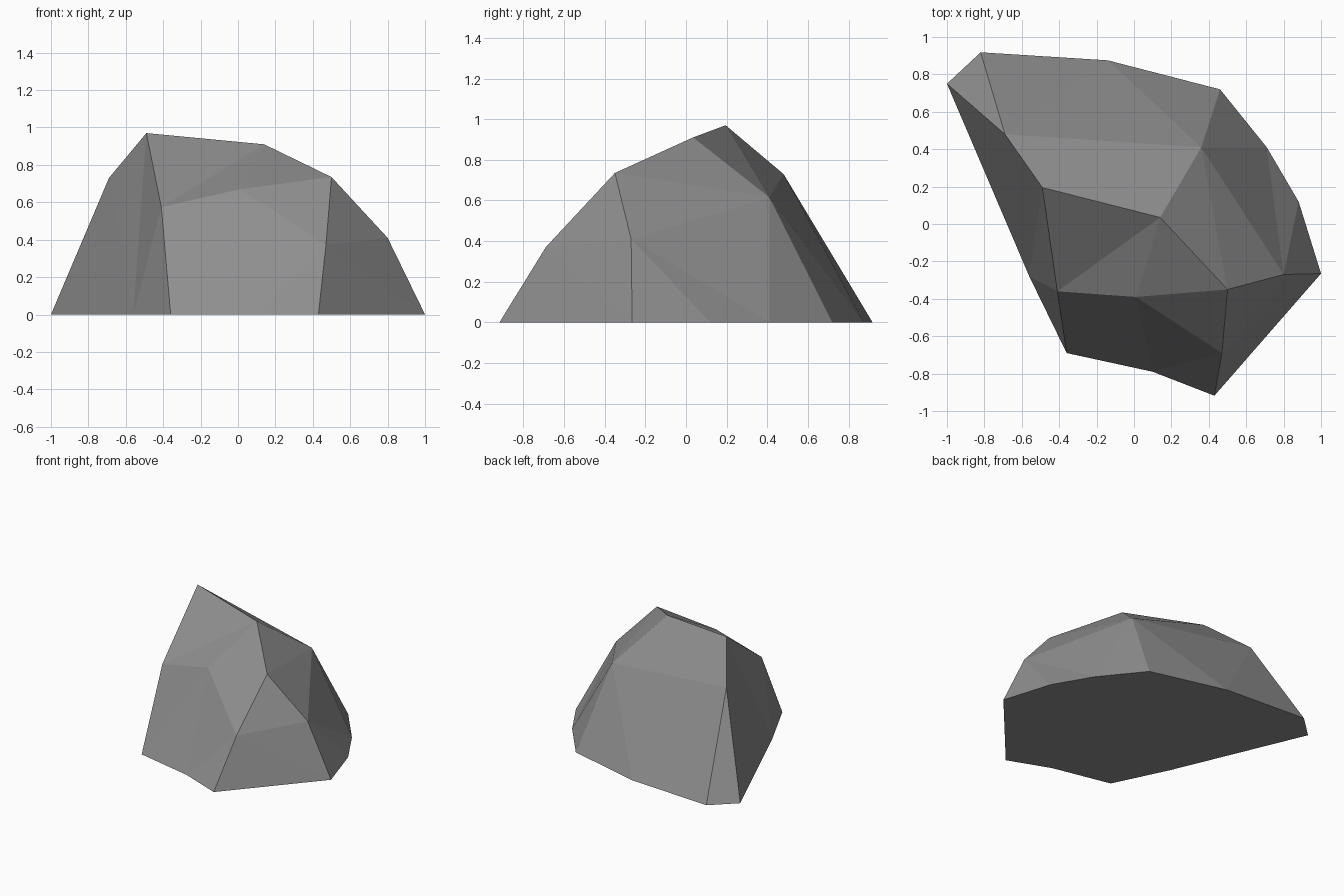
import bpy, bmesh

if "Cube" in bpy.data.objects:
    bpy.data.objects.remove(bpy.data.objects["Cube"])

# Ground outline of the boulder, clockwise from the back left (x, y)
BASE = [(-1, .75), (-.82, .918), (-.14, .875), (.46, .72), (.71, .41), (.88, .12),
        (1, -.265), (.43, -.918), (.10, -.79), (-.36, -.69), (-.56, -.28)]

# Chipped upper corners (x, y, z)
CROWN = {
    "A": (-.69, .48, .73), "B": (-.49, .195, .97), "C": (.14, .035, .91),
    "D": (.50, -.35, .735), "E": (.80, -.27, .41), "F": (.36, .41, .615),
    "G": (-.41, -.36, .575), "H": (.01, -.39, .67), "I": (.47, -.69, .37),
}

# Facets: digits are ground corners (x = tenth), letters are upper corners
FACETS = ("01A 12FA 23F 34F 45EF 56E 67IE 78I 8HI 89GH 9xG xBG x0AB "
          "ABCF CDEF DEI DIH CDH BCHG").split()

bm = bmesh.new()
v = {c: bm.verts.new((*p, 0)) for c, p in zip("0123456789x", BASE)}
v.update({c: bm.verts.new(p) for c, p in CROWN.items()})
for facet in FACETS:
    bm.faces.new([v[c] for c in facet])
bm.faces.new([v[c] for c in "0123456789x"])
# split non-flat facets cleanly and face everything outward
bmesh.ops.triangulate(bm, faces=[f for f in bm.faces if len(f.verts) == 4],
                      quad_method='SHORT_EDGE')
bmesh.ops.recalc_face_normals(bm, faces=bm.faces[:])

mesh = bpy.data.meshes.new("boulder")
bm.to_mesh(mesh)
bm.free()

# Plain grey stone
stone = bpy.data.materials.new("stone grey")
stone.diffuse_color = (.27, .27, .27, 1)
stone.use_nodes = True
stone.node_tree.nodes["Principled BSDF"].inputs["Base Color"].default_value = stone.diffuse_color
mesh.materials.append(stone)
boulder = bpy.data.objects.new("boulder", mesh)
bpy.context.collection.objects.link(boulder)
